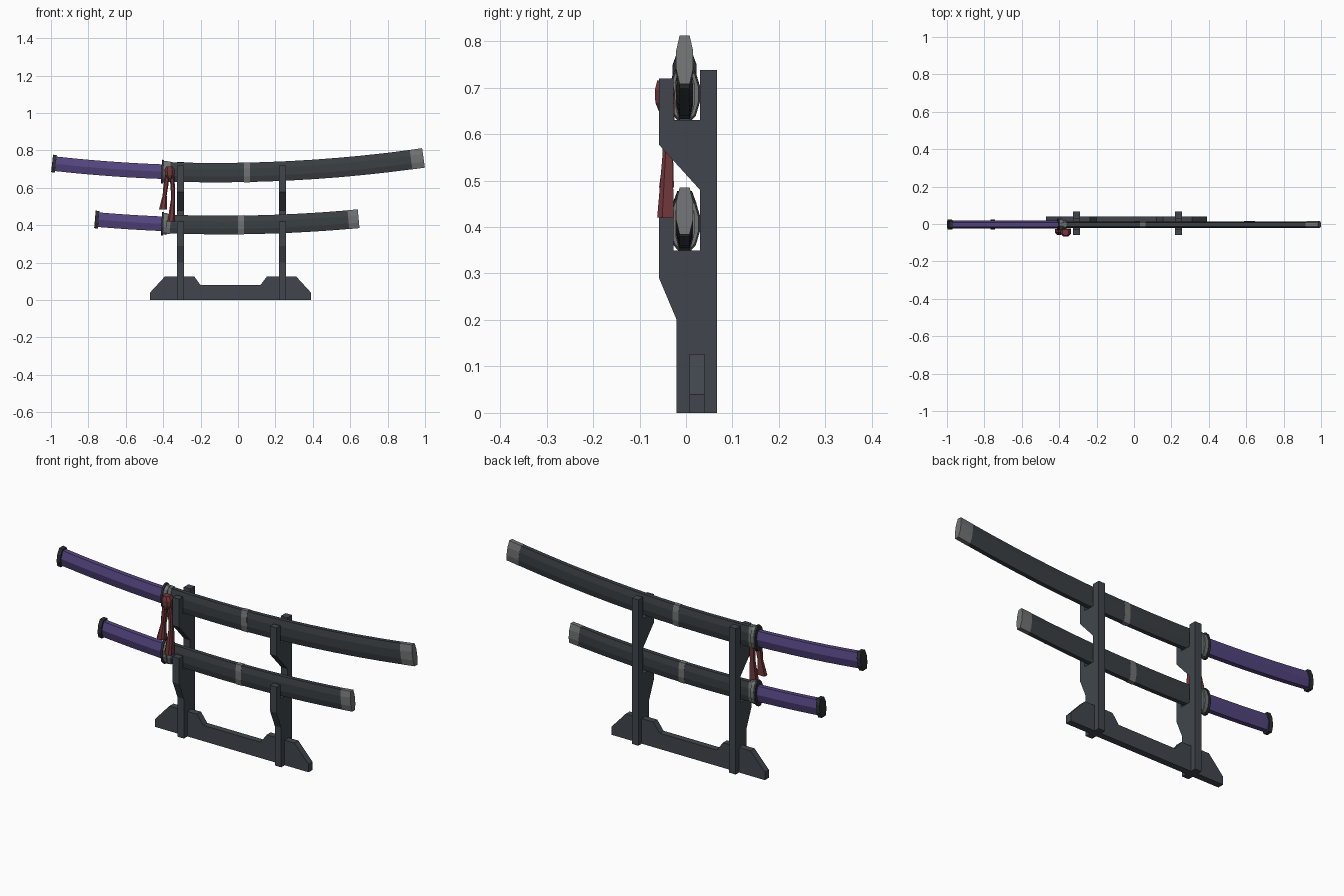
import bpy, bmesh, math
from mathutils import Vector

if "Cube" in bpy.data.objects:
    bpy.data.objects.remove(bpy.data.objects["Cube"])


def material(name, rgb):
    m = bpy.data.materials.new(name)
    m.diffuse_color = (*rgb, 1)
    m.use_nodes = True
    m.node_tree.nodes["Principled BSDF"].inputs["Base Color"].default_value = m.diffuse_color
    return m


STAND = material("slate_wood", (0.052, 0.062, 0.074))
SHEATH = material("dark_lacquer", (0.042, 0.050, 0.056))
STEEL = material("grey_metal", (0.165, 0.170, 0.172))
BLACK = material("black_metal", (0.026, 0.029, 0.034))
GUARD = material("guard_grey", (0.165, 0.180, 0.170))
PURPLE = material("purple_wrap", (0.088, 0.060, 0.215))
RED = material("red_cord", (0.170, 0.040, 0.042))


def loft(name, mat, rings):
    """Skin a list of equal-length point rings and cap both ends."""
    bm = bmesh.new()
    loops = [[bm.verts.new(p) for p in r] for r in rings]
    n = len(loops[0])
    for a, b in zip(loops, loops[1:]):
        for i in range(n):
            bm.faces.new((a[i], a[(i + 1) % n], b[(i + 1) % n], b[i]))
    bm.faces.new(loops[0])
    bm.faces.new(loops[-1])
    bmesh.ops.recalc_face_normals(bm, faces=bm.faces)
    me = bpy.data.meshes.new(name)
    bm.to_mesh(me)
    bm.free()
    me.materials.append(mat)
    ob = bpy.data.objects.new(name, me)
    bpy.context.collection.objects.link(ob)
    return ob


# ---- stand: base board and two notched posts
base = [(-0.47, 0), (-0.47, 0.04), (-0.39, 0.127), (-0.235, 0.127), (-0.2, 0.08),
        (0.12, 0.08), (0.155, 0.127), (0.31, 0.127), (0.39, 0.04), (0.39, 0)]
loft("stand_base", STAND, [[(x, y, z) for x, z in base] for y in (0.008, 0.04)])

post = [(-0.02, 0), (0.067, 0), (0.067, 0.738), (0.03, 0.738), (0.03, 0.63),
        (-0.027, 0.63), (-0.027, 0.72), (-0.058, 0.72), (-0.058, 0.577),
        (0.03, 0.48), (0.03, 0.35), (-0.027, 0.35), (-0.027, 0.42),
        (-0.058, 0.42), (-0.058, 0.29), (-0.02, 0.2)]
for side, x0 in (("left", -0.325), ("right", 0.22)):
    loft("stand_post_" + side, STAND,
         [[(x, y, z) for y, z in post] for x in (x0, x0 + 0.036)])


# ---- swords: cross-sections (y, height) swept along a shallow parabola
def octagon(w, h):
    return [(-0.6 * w, h), (0.6 * w, h), (w, 0.4 * h), (w, -0.4 * h),
            (0.6 * w, -h), (-0.6 * w, -h), (-w, -0.4 * h), (-w, 0.4 * h)]


def hexagon(w, h):
    return [(-0.55 * w, h), (0.55 * w, h), (w, 0), (0.55 * w, -h), (-0.55 * w, -h), (-w, 0)]


def oval(w, h, n=12):
    return [(w * math.sin((i + 0.5) * math.tau / n), h * math.cos((i + 0.5) * math.tau / n))
            for i in range(n)]


def sword(name, low, bend, x_pommel, x_tip, x_cap, x_band, half):
    k, yc = 0.0641, -0.003

    def sweep(part, mat, section, x0, x1, steps=1):
        rings = []
        for i in range(steps + 1):
            x = x0 + (x1 - x0) * i / steps
            up = Vector((-2 * k * (x - bend), 0, 1)).normalized()
            c = Vector((x, yc, low + k * (x - bend) ** 2))
            rings.append([c + up * h + Vector((0, y, 0)) for y, h in section])
        loft(name + "_" + part, mat, rings)

    sweep("scabbard", SHEATH, octagon(0.0175, half), -0.37, x_cap, 10)
    sweep("scabbard_tip", STEEL, octagon(0.018, half + 0.0005), x_cap, x_tip)
    sweep("scabbard_band", STEEL, octagon(0.0185, half + 0.0015), x_band, x_band + 0.032)
    sweep("scabbard_collar", STEEL, octagon(0.021, half + 0.003), -0.382, -0.362)
    sweep("guard_spacer", GUARD, oval(0.031, 0.060), -0.398, -0.38)
    sweep("guard_plate", BLACK, oval(0.034, 0.066), -0.409, -0.398)
    sweep("handle", PURPLE, hexagon(0.022, 0.039), x_pommel + 0.016, -0.405, 6)
    sweep("pommel", BLACK, octagon(0.026, 0.047), x_pommel, x_pommel + 0.02)


sword("long_sword", 0.681, -0.117, -0.994, 0.992, 0.925, 0.032, 0.052)
sword("short_sword", 0.401, -0.08, -0.765, 0.645, 0.59, 0.0, 0.05)


# ---- red cord: knot on the long scabbard and two flaring tails
def strand(name, path):
    """path rows: centre x, centre y, z, half width, half depth"""
    loft(name, RED, [[(x - w, y - 0.4 * d, z), (x - 0.5 * w, y - d, z), (x + 0.5 * w, y - d, z),
                      (x + w, y - 0.4 * d, z), (x + w, y + d, z), (x - w, y + d, z)]
                     for x, y, z, w, d in path])


strand("cord_knot", [(-0.366, -0.046, 0.715, 0.016, 0.016), (-0.365, -0.046, 0.695, 0.027, 0.021),
                     (-0.365, -0.046, 0.668, 0.025, 0.020), (-0.365, -0.043, 0.648, 0.012, 0.015)])
strand("cord_tail_left", [(-0.374, -0.040, 0.69, 0.012, 0.016), (-0.386, -0.038, 0.61, 0.013, 0.013),
                          (-0.392, -0.038, 0.56, 0.011, 0.010), (-0.401, -0.042, 0.485, 0.021, 0.016)])
strand("cord_tail_right", [(-0.356, -0.040, 0.69, 0.013, 0.016), (-0.350, -0.038, 0.62, 0.012, 0.013),
                           (-0.347, -0.040, 0.55, 0.010, 0.011), (-0.357, -0.044, 0.42, 0.020, 0.018)])
